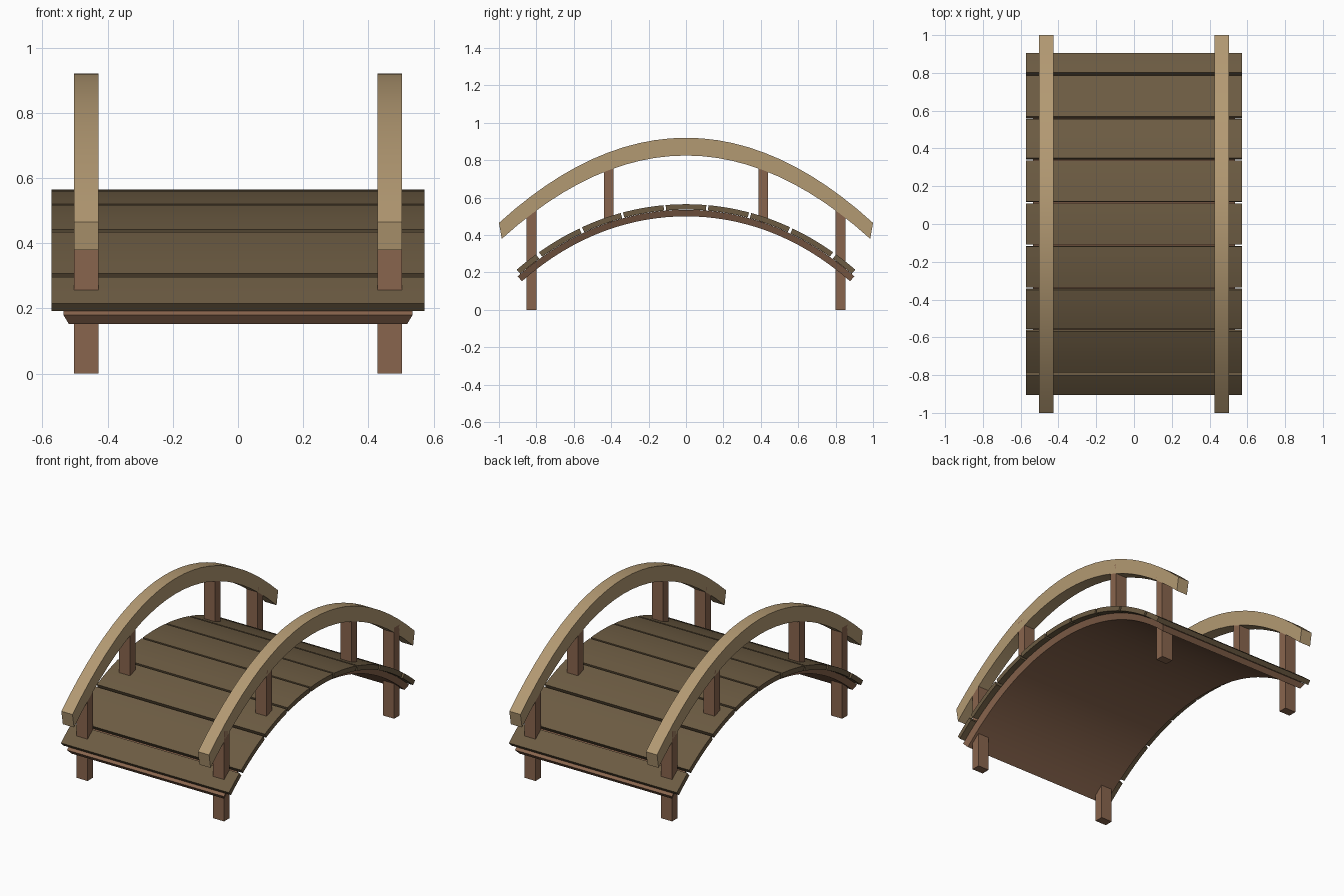
import bpy, bmesh, math

if "Cube" in bpy.data.objects:
    bpy.data.objects.remove(bpy.data.objects["Cube"])

def material(name, color):
    m = bpy.data.materials.new(name)
    m.diffuse_color = (*color, 1)
    m.use_nodes = True
    m.node_tree.nodes["Principled BSDF"].inputs["Base Color"].default_value = m.diffuse_color
    return m

PLANK = material("dark_plank", (0.15, 0.105, 0.055))
BROWN = material("brown_wood", (0.25, 0.13, 0.075))
TAN = material("tan_wood", (0.45, 0.32, 0.17))

def finish(name, bm, mat):
    bmesh.ops.recalc_face_normals(bm, faces=bm.faces)
    me = bpy.data.meshes.new(name)
    bm.to_mesh(me)
    bm.free()
    me.materials.append(mat)
    ob = bpy.data.objects.new(name, me)
    bpy.context.collection.objects.link(ob)
    bpy.ops.object.select_all(action='DESELECT')
    bpy.context.view_layer.objects.active = ob
    ob.select_set(True)
    bpy.ops.object.shade_smooth_by_angle(angle=math.radians(30))
    return ob

def strip(name, sections, mat):
    """Loft four-cornered cross-sections into a closed bar."""
    bm = bmesh.new()
    rings = [[bm.verts.new(p) for p in s] for s in sections]
    for a, b in zip(rings, rings[1:]):
        for i in range(4):
            j = (i + 1) % 4
            bm.faces.new((a[i], a[j], b[j], b[i]))
    bm.faces.new(rings[0])
    bm.faces.new(rings[-1])
    return finish(name, bm, mat)

def deck_point(y, depth):
    """Point on the arched deck, sunk below its top along the normal."""
    z = 0.565 - 0.381 * y**2 - 0.0567 * y**4
    slope = 0.762 * y + 0.2268 * y**3
    n = math.hypot(slope, 1)
    return y - depth * slope / n, z - depth / n

def deck_strip(name, y0, y1, d0, d1, w_top, w_bottom, steps, mat):
    sections = []
    for i in range(steps + 1):
        y = y0 + (y1 - y0) * i / steps
        t, b = deck_point(y, d0), deck_point(y, d1)
        sections.append([(-w_top, *t), (w_top, *t), (w_bottom, *b), (-w_bottom, *b)])
    return strip(name, sections, mat)

def post(name, x, y, z0, z1):
    bm = bmesh.new()
    bmesh.ops.create_cube(bm, size=1)
    bmesh.ops.scale(bm, vec=(0.076, 0.053, z1 - z0), verts=bm.verts)
    bmesh.ops.translate(bm, vec=(x, y, (z0 + z1) / 2), verts=bm.verts)
    return finish(name, bm, BROWN)

# Arched base under the planks
deck_strip("deck_base", -0.92, 0.92, 0.03, 0.065, 0.535, 0.519, 32, BROWN)

# Deck planks: one centre plank and four mirrored pairs
deck_strip("plank_centre", -0.109, 0.109, 0, 0.029, 0.572, 0.572, 4, PLANK)
for i, (a, b) in enumerate([(0.12, 0.337), (0.349, 0.556), (0.57, 0.786), (0.802, 0.905)]):
    for s, side in ((-1, "front"), (1, "back")):
        deck_strip(f"plank_{side}_{i + 1}", s * a, s * b, 0, 0.029, 0.572, 0.572, 4, PLANK)

for sx, side in ((-1, "left"), (1, "right")):
    # Arched handrail
    x0, x1 = sx * 0.465 - 0.038, sx * 0.465 + 0.038
    sections = []
    for i in range(25):
        y = -1 + i / 12
        yb = y * 0.985
        zt, zb = 0.92 - 0.455 * y * y, 0.825 - 0.459 * yb * yb
        sections.append([(x0, y, zt), (x1, y, zt), (x1, yb, zb), (x0, yb, zb)])
    strip(f"handrail_{side}", sections, TAN)
    # Long end posts and short upper posts
    for sy, end in ((-1, "front"), (1, "back")):
        post(f"end_post_{end}_{side}", sx * 0.465, sy * 0.827, 0, 0.56)
        post(f"rail_post_{end}_{side}", sx * 0.465, sy * 0.413, 0.465, 0.80)
